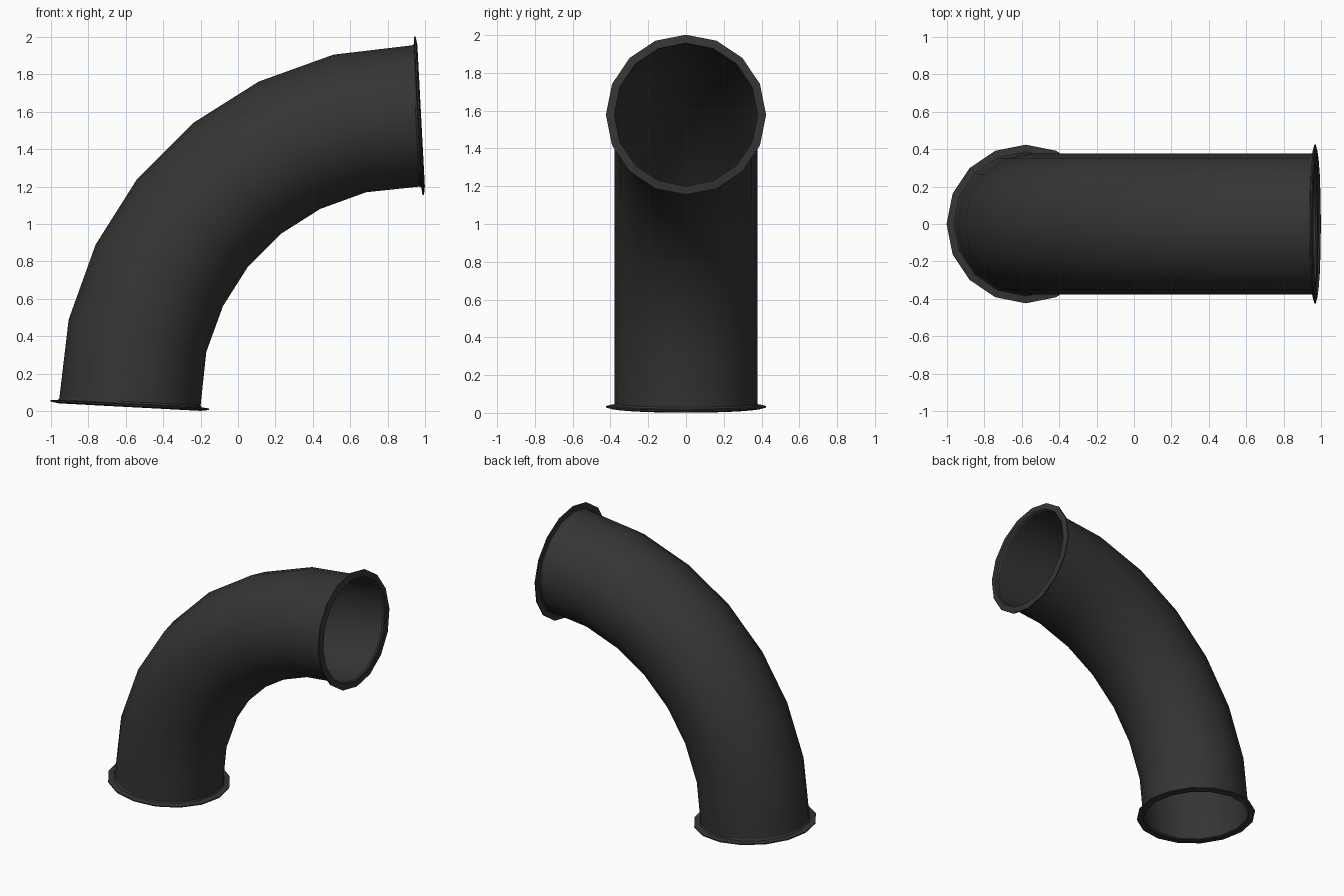
import bpy, bmesh
from math import cos, sin, pi
from mathutils import Vector

if "Cube" in bpy.data.objects:
    bpy.data.objects.remove(bpy.data.objects["Cube"])

SIDES = 16
RADIUS = 0.378

mat = bpy.data.materials.new("dark_rubber")
mat.diffuse_color = (0.035, 0.035, 0.035, 1)
mat.use_nodes = True
mat.node_tree.nodes["Principled BSDF"].inputs["Base Color"].default_value = mat.diffuse_color


def ring(bm, centre, radial, r):
    """Circle of vertices in the plane spanned by the bend radius and y."""
    y = Vector((0, 1, 0))
    return [bm.verts.new(centre + r * (cos(2 * pi * i / SIDES) * radial
                                       + sin(2 * pi * i / SIDES) * y))
            for i in range(SIDES)]


def skin(name, sections):
    """Bridge consecutive rings into an open surface."""
    bm = bmesh.new()
    rings = [ring(bm, *s) for s in sections]
    for a, b in zip(rings, rings[1:]):
        for i in range(SIDES):
            j = (i + 1) % SIDES
            bm.faces.new((a[i], a[j], b[j], b[i]))
    bmesh.ops.recalc_face_normals(bm, faces=bm.faces)
    mesh = bpy.data.meshes.new(name)
    bm.to_mesh(mesh)
    bm.free()
    ob = bpy.data.objects.new(name, mesh)
    bpy.context.collection.objects.link(ob)
    mesh.materials.append(mat)
    bpy.ops.object.select_all(action='DESELECT')
    ob.select_set(True)
    bpy.context.view_layer.objects.active = ob
    bpy.ops.object.shade_smooth_by_angle(angle=0.6)
    return ob


# Outer and inner edge of the bend for the lower half; the upper half mirrors it
half = [((-0.955, 0.07), (-0.20, 0.03)),
        ((-0.91, 0.49), (-0.165, 0.315)),
        ((-0.762, 0.89), (-0.08, 0.56)),
        ((-0.54, 1.242), (0.052, 0.768))]
flip = lambda p: (1 - p[1], 1 - p[0])
stations = half + [(flip(o), flip(i)) for o, i in reversed(half)]

sections = []
for o, i in stations:
    o, i = Vector((o[0], 0, o[1])), Vector((i[0], 0, i[1]))
    sections.append(((o + i) / 2, (o - i).normalized(), RADIUS))

# Curved pipe
skin("bent_pipe", sections)

# Flared lip at each open end: (radius, distance outward)
lip = [(0.378, 0), (0.385, 0.010), (0.424, 0.014), (0.424, 0.022), (0.379, 0.029)]
for name, (c, rad, _), sign in (("lower_flange", sections[0], -1),
                                ("upper_flange", sections[-1], 1)):
    axis = Vector((-rad.z, 0, rad.x)) * -sign
    skin(name, [(c + axis * d, rad, r) for r, d in lip])
